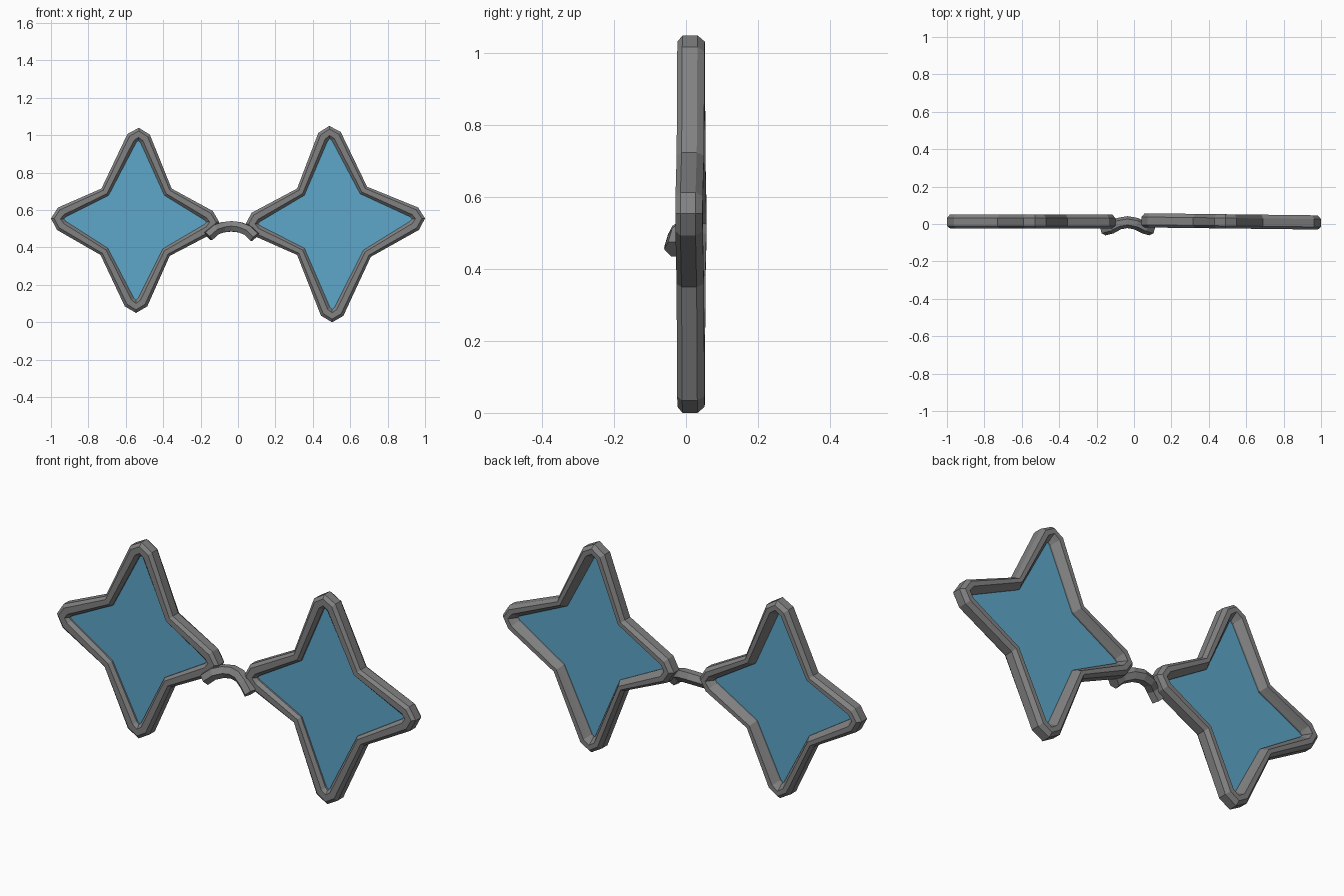
import bpy, bmesh
from mathutils import Vector

cube = bpy.data.objects.get("Cube")
if cube:
    bpy.data.objects.remove(cube, do_unlink=True)


def make_material(name, color):
    mat = bpy.data.materials.new(name)
    mat.use_nodes = True
    mat.diffuse_color = color
    mat.node_tree.nodes["Principled BSDF"].inputs["Base Color"].default_value = color
    return mat


frame_grey = make_material("frame grey", (0.22, 0.22, 0.22, 1))
lens_blue = make_material("lens blue", (0.11, 0.38, 0.58, 1))


def make_object(name, bm, mat):
    bmesh.ops.recalc_face_normals(bm, faces=bm.faces)
    mesh = bpy.data.meshes.new(name)
    bm.to_mesh(mesh)
    bm.free()
    mesh.materials.append(mat)
    obj = bpy.data.objects.new(name, mesh)
    bpy.context.collection.objects.link(obj)
    return obj


def star_outline(tips, notches, setback, drop, half_width, inset):
    """Closed star outline: every tip is blunted into three points."""
    centre = sum((Vector(n) for n in notches), Vector((0, 0))) / len(notches)
    points = []
    for tip, notch in zip(tips, notches):
        axis = (Vector(tip) - centre).normalized()
        side = Vector((axis.y, -axis.x)) * half_width
        peak = Vector(tip) - axis * setback
        shoulder = peak - axis * drop
        inward = (centre - Vector(notch)).normalized()
        points += [shoulder - side, peak, shoulder + side, Vector(notch) + inward * inset]
    return points


# Cross-section of the rim: fraction from outer to inner edge, and depth
RIM_SECTION = [(0, -0.01), (0.25, -0.024), (0.75, -0.024), (1, -0.008),
               (1, 0.016), (0.8, 0.034), (0.62, 0.052), (0.25, 0.052), (0, 0.032)]


def build_star(side, tips, notches, tilt):
    outer = star_outline(tips, notches, 0, 0.035, 0.06, 0)
    inner = star_outline(tips, notches, 0.068, 0.012, 0.012, 0.053)
    mid_x = sum(p.x for p in outer) / len(outer)

    def place(p, y):
        return (p.x, y - tilt * (p.x - mid_x), p.y)

    # Star-shaped rim, swept around the outline
    bm = bmesh.new()
    rings = [[bm.verts.new(place(o.lerp(i, t), y)) for t, y in RIM_SECTION]
             for o, i in zip(outer, inner)]
    for a, b in zip(rings, rings[1:] + rings[:1]):
        for k in range(len(RIM_SECTION)):
            j = (k + 1) % len(RIM_SECTION)
            bm.faces.new((a[k], a[j], b[j], b[k]))
    make_object(side + "_star_frame", bm, frame_grey)

    # Thin lens filling the opening
    bm = bmesh.new()
    front = bm.faces.new([bm.verts.new(place(p, 0)) for p in inner])
    extruded = bmesh.ops.extrude_face_region(bm, geom=[front], use_keep_orig=True)
    moved = [v for v in extruded["geom"] if isinstance(v, bmesh.types.BMVert)]
    bmesh.ops.translate(bm, verts=moved, vec=(0, 0.008, 0))
    make_object(side + "_lens", bm, lens_blue)


# Tips run clockwise from the top; each notch follows its tip
build_star("right",
           [(-0.53, 1.04), (-0.1, 0.535), (-0.545, 0.05), (-1, 0.555)],
           [(-0.355, 0.715), (-0.365, 0.355), (-0.735, 0.36), (-0.73, 0.715)], 0)
build_star("left",
           [(0.488, 1.05), (1, 0.555), (0.503, 0), (0.04, 0.525)],
           [(0.69, 0.725), (0.71, 0.35), (0.316, 0.36), (0.316, 0.715)], 0.012)

# Arched six-sided nose bridge whose ends clip over the front of the rims
BRIDGE_PATH = [(-0.16, -0.03, 0.46), (-0.12, -0.02, 0.495), (-0.08, 0.002, 0.508),
               (-0.035, 0.01, 0.513), (0.01, 0.002, 0.508), (0.055, -0.02, 0.49),
               (0.09, -0.03, 0.455)]
curve = bpy.data.curves.new("nose_bridge", "CURVE")
curve.dimensions = "3D"
curve.bevel_depth = 0.032
curve.bevel_resolution = 1
curve.use_fill_caps = True
spline = curve.splines.new("POLY")
spline.points.add(len(BRIDGE_PATH) - 1)
for point, co in zip(spline.points, BRIDGE_PATH):
    point.co = (*co, 1)
curve.materials.append(frame_grey)
bridge = bpy.data.objects.new("nose_bridge", curve)
bpy.context.collection.objects.link(bridge)
bpy.context.view_layer.objects.active = bridge
bridge.select_set(True)
bpy.ops.object.convert(target="MESH")
for poly in bridge.data.polygons:
    poly.use_smooth = False
